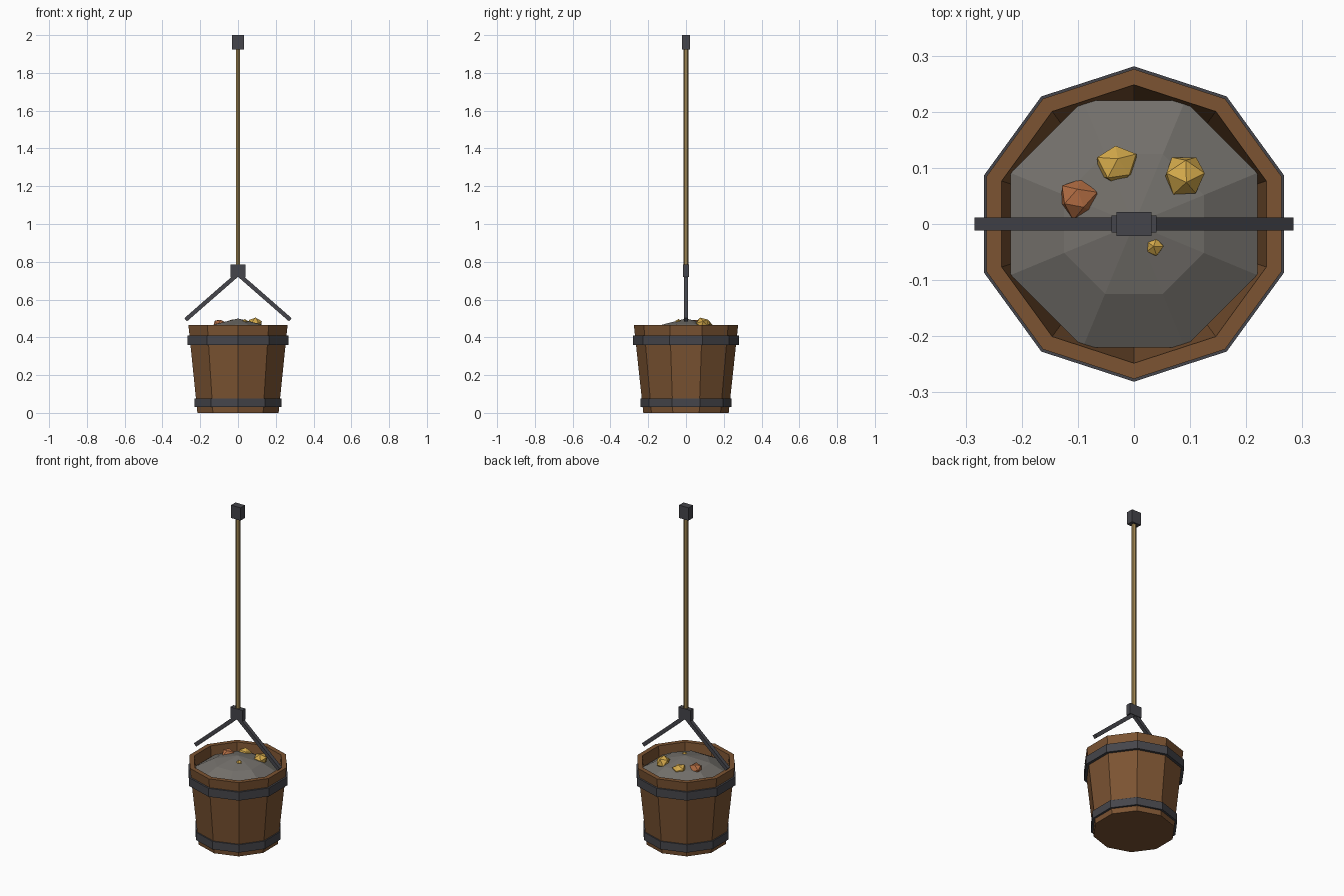
import bpy, bmesh, math, random
from mathutils import Vector, Matrix

random.seed(4)
cube = bpy.data.objects.get("Cube")
if cube:
    bpy.data.objects.remove(cube, do_unlink=True)


def material(name, rgb, rough=0.8):
    m = bpy.data.materials.new(name)
    m.use_nodes = True
    m.diffuse_color = (*rgb, 1)
    bsdf = m.node_tree.nodes["Principled BSDF"]
    bsdf.inputs["Base Color"].default_value = (*rgb, 1)
    bsdf.inputs["Roughness"].default_value = rough
    return m


WOOD = material("brown wood", (0.20, 0.088, 0.032))
IRON = material("dark iron", (0.060, 0.060, 0.070))
ROPE = material("tan rope", (0.34, 0.23, 0.08))
GRAVEL = material("grey gravel", (0.17, 0.16, 0.145))
GOLD = material("gold ore", (0.66, 0.40, 0.07))
COPPER = material("copper ore", (0.44, 0.15, 0.055))


def finish(name, bm, mat):
    bmesh.ops.recalc_face_normals(bm, faces=bm.faces)
    mesh = bpy.data.meshes.new(name)
    bm.to_mesh(mesh)
    bm.free()
    mesh.materials.append(mat)
    obj = bpy.data.objects.new(name, mesh)
    bpy.context.collection.objects.link(obj)
    return obj


def lathe(name, profile, mat, sides=10, start=math.pi / 2, closed=False, jitter=0):
    """Spin (radius, z) points round z; zero radius makes a single pole."""
    bm = bmesh.new()
    rings = []
    for r, z in profile:
        if r == 0:
            rings.append([bm.verts.new((0, 0, z))] * sides)
            continue
        ring = []
        for i in range(sides):
            a = start + math.tau * i / sides
            dz = random.uniform(-jitter, jitter)
            ring.append(bm.verts.new((r * math.cos(a), r * math.sin(a), z + dz)))
        rings.append(ring)
    pairs = list(zip(rings, rings[1:]))
    if closed:
        pairs.append((rings[-1], rings[0]))
    for low, high in pairs:
        for i in range(sides):
            j = (i + 1) % sides
            corners = list(dict.fromkeys((low[i], low[j], high[j], high[i])))
            bm.faces.new(corners)
    return finish(name, bm, mat)


def box(name, size, centre, mat, tilt=0):
    bm = bmesh.new()
    place = (Matrix.Translation(centre) @ Matrix.Rotation(tilt, 4, 'Y')
             @ Matrix.Diagonal((*size, 1)))
    bmesh.ops.create_cube(bm, size=1, matrix=place)
    return finish(name, bm, mat)


def nugget(name, radius, centre, mat, turn):
    bm = bmesh.new()
    bmesh.ops.create_icosphere(bm, subdivisions=1, radius=radius)
    for v in bm.verts:
        v.co *= random.uniform(0.9, 1.1)
    bmesh.ops.transform(bm, verts=bm.verts, matrix=Matrix.Translation(centre)
                        @ Matrix.Rotation(turn, 4, 'Z') @ Matrix.Rotation(turn, 4, 'X'))
    return finish(name, bm, mat)


# Tapered bucket with hollow inside
lathe("bucket", [(0, 0), (0.226, 0), (0.276, 0.465), (0.248, 0.465),
                 (0.203, 0.04), (0, 0.04)], WOOD)

# Iron hoops
for name, radius, low, high in (("lower_hoop", 0.242, 0.03, 0.077),
                                ("upper_hoop", 0.281, 0.36, 0.41)):
    lathe(name, [(radius, low), (radius, high), (radius - 0.02, high),
                 (radius - 0.02, low)], IRON, closed=True)

# Gravel heap
lathe("gravel_heap", [(0, 0.36), (0.2, 0.36), (0.238, 0.412), (0.135, 0.465), (0, 0.5)],
      GRAVEL, sides=8, start=math.pi / 8, jitter=0.004)

# Ore nuggets resting on the heap
nugget("gold_nugget_right", 0.038, (0.09, 0.085, 0.468), GOLD, 0.3)
nugget("gold_nugget_back", 0.038, (-0.03, 0.105, 0.462), GOLD, 0.9)
nugget("copper_nugget", 0.036, (-0.10, 0.045, 0.465), COPPER, 0.6)
nugget("gold_chip", 0.018, (0.035, -0.04, 0.478), GOLD, 0.0)

# Handle arms running from the knot down to each side
for name, side in (("left_handle_arm", 1), ("right_handle_arm", -1)):
    top, end = Vector((0, 0, 0.735)), Vector((side * 0.277, 0, 0.493))
    run = end - top
    box(name, (run.length, 0.023, 0.022), (top + end) / 2, IRON,
        tilt=math.atan2(-run.z, run.x))

# Rope with its iron fittings
box("handle_block", (0.08, 0.03, 0.065), (0, 0, 0.753), IRON)
lathe("rope", [(0, 0.76), (0.0135, 0.76), (0.0135, 1.95), (0, 1.95)], ROPE, sides=6)
box("top_block", (0.062, 0.042, 0.077), (0, 0, 1.9615), IRON)
